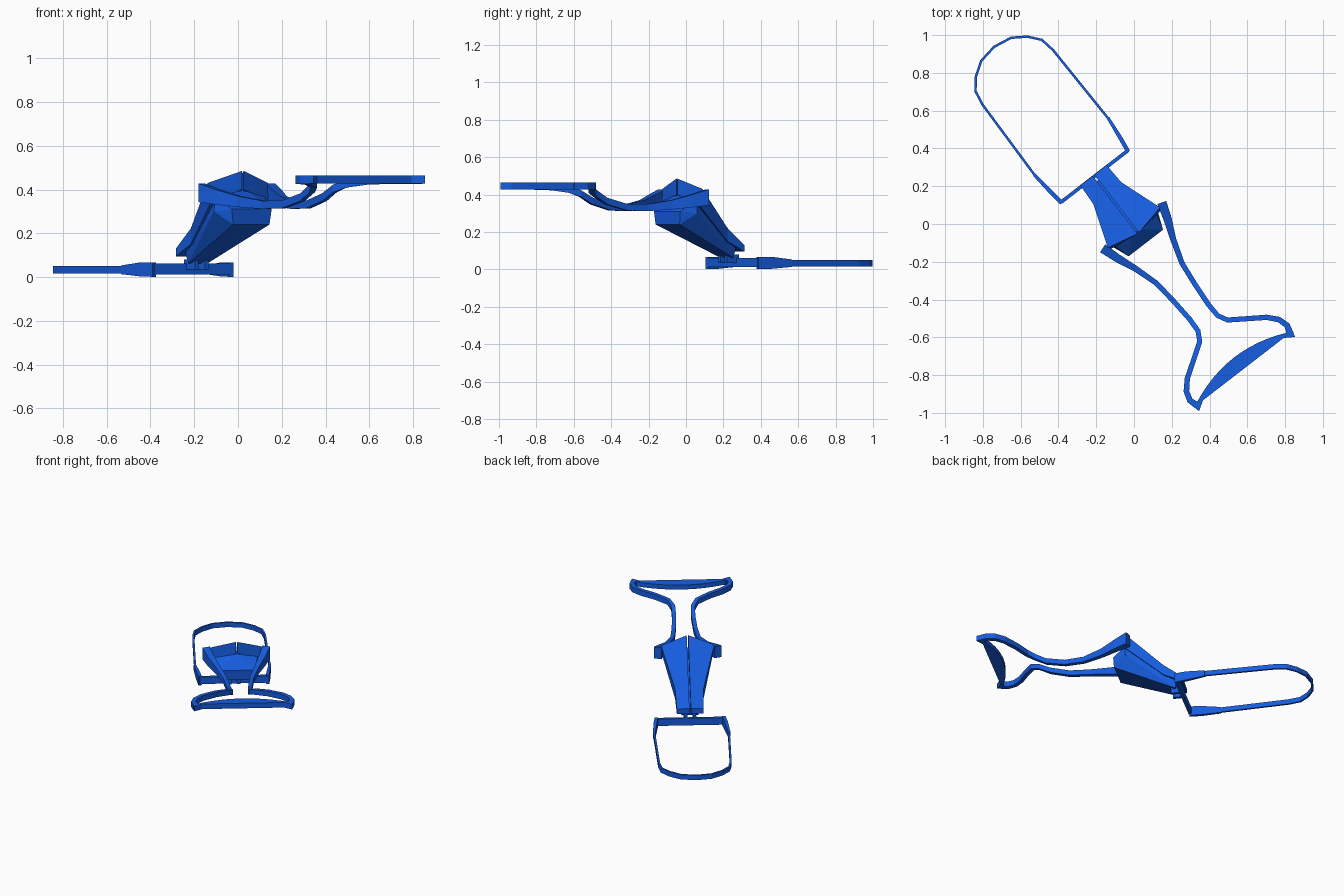
import bpy, bmesh, math
from mathutils import Matrix, Vector

# Everything is built along local x (length) and y (width), then turned into place
PLACE = (Matrix.Rotation(-math.radians(52.3), 4, 'Z')
         @ Matrix.Translation((0, -0.012, 0)))
blue = bpy.data.materials.new("blue")
blue.diffuse_color = (0.008, 0.11, 0.74, 1)


def finish(name, bm):
    bmesh.ops.recalc_face_normals(bm, faces=bm.faces[:])
    bm.transform(PLACE)
    me = bpy.data.meshes.new(name)
    bm.to_mesh(me)
    bm.free()
    me.materials.append(blue)
    bpy.context.collection.objects.link(bpy.data.objects.new(name, me))


def loft(name, rings, closed=False):
    bm = bmesh.new()
    rows = [[bm.verts.new(p) for p in r] for r in rings]
    n = len(rows[0])
    pairs = list(zip(rows, rows[1:])) + ([(rows[-1], rows[0])] if closed else [])
    for a, b in pairs:
        for i in range(n):
            j = (i + 1) % n
            bm.faces.new((a[i], a[j], b[j], b[i]))
    if not closed:
        bm.faces.new(rows[0])
        bm.faces.new(rows[-1])
    finish(name, bm)


def ribbon(name, path, side=1, closed=False):
    """Sweep a rectangle along points (x, y, z, thickness, height)."""
    rings, n = [], len(path)
    for i, (x, y, z, t, h) in enumerate(path):
        a = path[(i - 1) % n] if closed else path[max(i - 1, 0)]
        b = path[(i + 1) % n] if closed else path[min(i + 1, n - 1)]
        d = Vector((b[0] - a[0], b[1] - a[1])).normalized()
        ox, oy = -d.y * t / 2, d.x * t / 2
        rings.append([(x + s * ox, side * (y + s * oy), z + k * h / 2)
                      for s, k in ((1, 1), (1, -1), (-1, -1), (-1, 1))])
    loft(name, rings, closed)


def hull(name, pts):
    bm = bmesh.new()
    for p in pts:
        bm.verts.new(p)
    bmesh.ops.convex_hull(bm, input=bm.verts[:])
    finish(name, bm)


def box(name, x0, x1, y0, y1, z0, z1):
    hull(name, [(x, y, z) for x in (x0, x1) for y in (y0, y1) for z in (z0, z1)])


# Wire loop handle at ground level
half = [(-0.515, 0.246), (-0.99, 0.236), (-1.07, 0.222), (-1.13, 0.172), (-1.178, 0.1)]
wire = half + [(-1.195, 0)] + [(x, -y) for x, y in reversed(half)]
ribbon("loop_handle", [(x, y, 0.033, 0.013, 0.034) for x, y in wire])

# Crossbar of the loop, its ends and pivot pegs
box("loop_crossbar", -0.337, -0.318, -0.225, 0.225, 0.012, 0.062)
for s, side in ((1, "right"), (-1, "left")):
    ribbon("loop_end_" + side, [(-0.322, 0.222, 0.034, 0.022, 0.066),
                                (-0.40, 0.233, 0.035, 0.022, 0.064),
                                (-0.53, 0.247, 0.033, 0.016, 0.04)], s)
    box("pivot_peg_" + side, -0.335, -0.255, s * 0.018, s * 0.04, 0.035, 0.08)

    # Sloping roof half, separated by the centre groove
    loft("roof_" + side, [
        [(-0.335, s * 0.005, 0.135), (-0.335, s * 0.088, 0.13),
         (-0.335, s * 0.088, 0.095), (-0.335, s * 0.005, 0.095)],
        [(-0.216, s * 0.005, 0.243), (-0.216, s * 0.094, 0.222),
         (-0.216, s * 0.094, 0.15), (-0.216, s * 0.005, 0.16)],
        [(0.052, s * 0.005, 0.485), (0.015, s * 0.175, 0.43),
         (0.03, s * 0.165, 0.345), (0.052, s * 0.005, 0.40)]])

    # Arm: broad at the shoulder, dips, then flares out to the plate
    arm = [(0.0, 0.198, 0.385, 0.05, 0.085), (0.09, 0.168, 0.365, 0.044, 0.068),
           (0.19, 0.127, 0.345, 0.032, 0.05), (0.32, 0.086, 0.33, 0.028, 0.037),
           (0.45, 0.072, 0.332, 0.027, 0.035), (0.58, 0.063, 0.365, 0.027, 0.035),
           (0.655, 0.066, 0.405, 0.027, 0.035), (0.705, 0.093, 0.427, 0.027, 0.036),
           (0.76, 0.175, 0.441, 0.027, 0.037), (0.82, 0.265, 0.445, 0.028, 0.038),
           (0.87, 0.31, 0.445, 0.03, 0.038), (0.92, 0.325, 0.445, 0.032, 0.038),
           (0.965, 0.312, 0.445, 0.035, 0.038)]
    ribbon("arm_" + side, arm, s)
    # Pointed tip where arm meets plate
    hull("plate_tip_" + side, [(x, s * y, z) for z in (0.427, 0.464) for x, y in
                               ((0.935, 0.335), (0.995, 0.322), (0.957, 0.262))])

# Wedge block under the roof
hull("wedge_block", [(x, s * y, z) for s in (1, -1) for x, y, z in
                     ((-0.285, 0.055, 0.062), (-0.30, 0.06, 0.11), (0.115, 0.105, 0.24),
                      (0.118, 0.115, 0.31), (0.03, 0.15, 0.30), (0.03, 0.14, 0.37),
                      (0.04, 0.02, 0.40))])

# Crescent plate between the arm tips: straight front edge, bowed inner edge
arc = []
for i in range(13):
    y = -0.3 + 0.05 * i
    f = 1 - (y / 0.3) ** 2
    x = 0.95 - 0.067 * f
    arc.append([(x, y, 0.462), (x, y, 0.43), (0.962, y, 0.427), (0.962, y, 0.464)])
loft("crescent_plate", arc)
